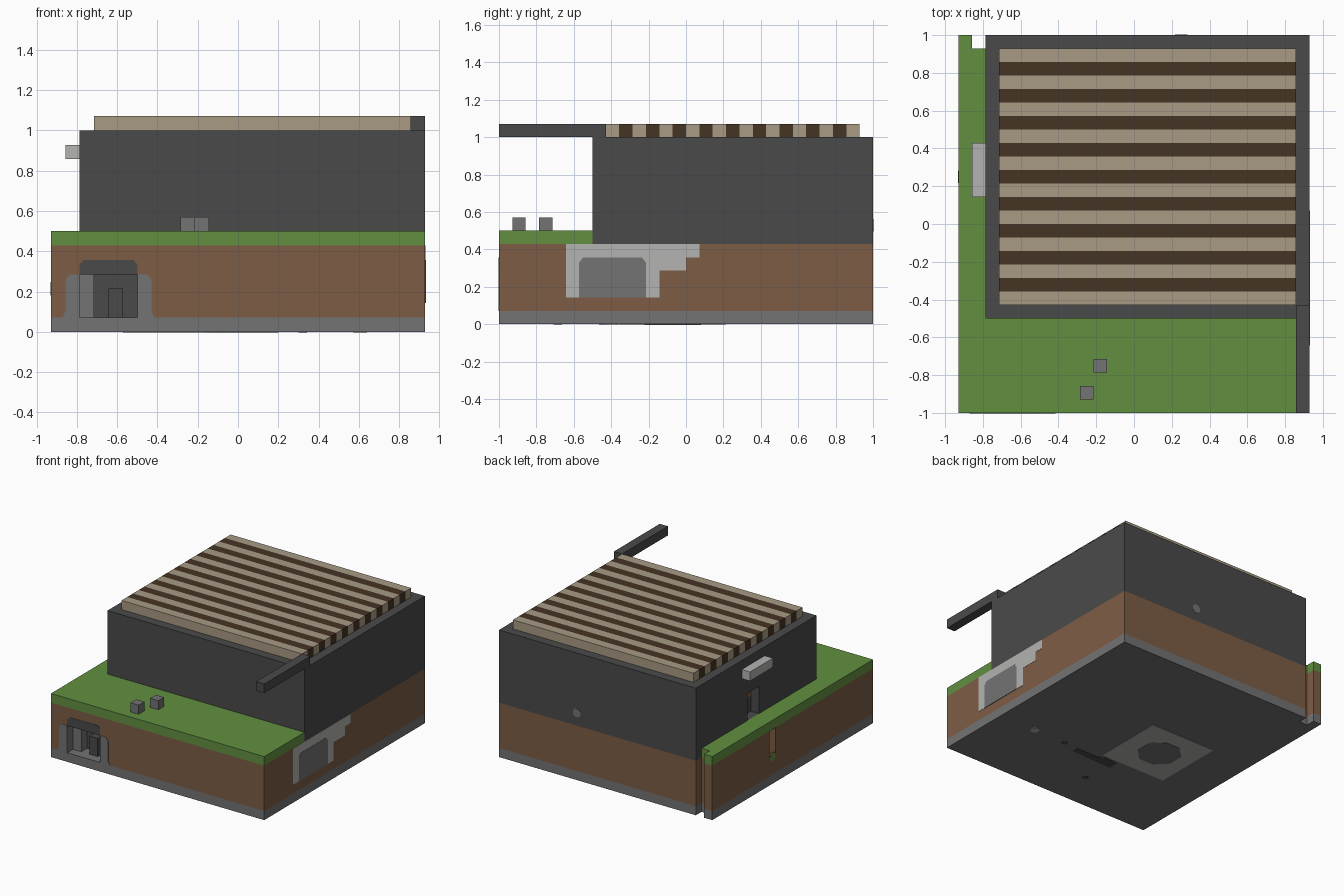
import bpy, bmesh, math
from mathutils import Vector

U = 1 / 14                      # one block
ORIGIN = Vector((-13, -14, 0))
PLATE = 0.03                    # painted plate thickness in blocks

cube = bpy.data.objects.get("Cube")
if cube:
    bpy.data.objects.remove(cube, do_unlink=True)


def material(name, hex_code):
    def linear(c):
        return c / 12.92 if c <= 0.04045 else ((c + 0.055) / 1.055) ** 2.4
    rgb = [linear(int(hex_code[i:i + 2], 16) / 255) for i in (0, 2, 4)]
    m = bpy.data.materials.new(name)
    m.use_nodes = True
    m.diffuse_color = (*rgb, 1)
    bsdf = m.node_tree.nodes["Principled BSDF"]
    bsdf.inputs["Base Color"].default_value = (*rgb, 1)
    bsdf.inputs["Roughness"].default_value = 0.9
    return m


CHARCOAL = material("charcoal", "4a4a4a")
STONE = material("stone grey", "737373")
PALE = material("pale grey", "b3b3b1")
SOIL = material("soil brown", "7d5d45")
GRASS = material("grass green", "628f40")
TAN = material("tan wood", "a89a84")
WOOD = material("dark wood", "453323")


def prism(name, points, axis, low, high, mat):
    """Extrude a block-unit outline along an axis from low to high."""
    place = {"x": lambda u, v: (low, u, v),
             "y": lambda u, v: (u, low, v),
             "z": lambda u, v: (u, v, low)}[axis]
    bm = bmesh.new()
    face = bm.faces.new([bm.verts.new((Vector(place(u, v)) + ORIGIN) * U)
                         for u, v in points])
    step = Vector([(high - low) * U if a == axis else 0 for a in "xyz"])
    top = bmesh.ops.extrude_face_region(bm, geom=[face], use_keep_orig=True)
    moved = [g for g in top["geom"] if isinstance(g, bmesh.types.BMVert)]
    bmesh.ops.translate(bm, verts=moved, vec=step)
    bmesh.ops.recalc_face_normals(bm, faces=bm.faces)
    mesh = bpy.data.meshes.new(name)
    bm.to_mesh(mesh)
    bm.free()
    mesh.materials.append(mat)
    obj = bpy.data.objects.new(name, mesh)
    bpy.context.scene.collection.objects.link(obj)
    return obj


def box(name, x, y, z, mat):
    corners = [(x[0], y[0]), (x[1], y[0]), (x[1], y[1]), (x[0], y[1])]
    return prism(name, corners, "z", z[0], z[1], mat)


def rect(u0, v0, u1, v1):
    return [(u0, v0), (u1, v0), (u1, v1), (u0, v1)]


def disc(u, v, r):
    angles = [math.pi * (i + 0.5) / 4 for i in range(8)]
    return [(u + r * math.cos(a), v + r * math.sin(a)) for a in angles]


def carve(obj, x, y, z, mat):
    """Cut a box-shaped recess whose inside takes the given material."""
    cutter = box("cutter", x, y, z, mat)
    cutter.hide_render = True
    mod = obj.modifiers.new("recess", "BOOLEAN")
    mod.operation, mod.object, mod.solver = "DIFFERENCE", cutter, "EXACT"
    mod.material_mode = "TRANSFER"
    bpy.context.view_layer.objects.active = obj
    bpy.ops.object.modifier_apply(modifier=mod.name)
    bpy.data.objects.remove(cutter, do_unlink=True)


# Ground layers, with a shaft notched into the back corner
notch = [(2, 27), (1, 27), (1, 28), (0, 28)]
footprint = [(0, 0), (26, 0), (26, 28), (2, 28)] + notch
prism("stone_base", footprint, "z", 0, 1, STONE)
soil = prism("soil_layer", footprint, "z", 1, 6, SOIL)
prism("grass_layer", [(0, 0), (26, 0), (26, 7), (2, 7)] + notch,
      "z", 6, 7, GRASS)
carve(soil, (2, 6), (-1, 2), (0.5, 4), STONE)
carve(soil, (-1, 1), (17, 18), (3, 6.5), SOIL)

# Building with a side window
house = box("building", (2, 26), (7, 28), (6, 14), CHARCOAL)
carve(house, (1, 3), (17, 19), (7, 10), CHARCOAL)
prism("window_upper_panel", rect(17, 8.7, 19, 10), "x", 3 - PLATE, 3, SOIL)
prism("window_lower_panel", rect(18.3, 7, 19, 8.7), "x", 3 - PLATE, 3, PALE)
box("window_awning", (1, 2), (16, 20), (12, 13), PALE)

# Striped roof and overhanging beam
for i in range(19):
    box(f"roof_plank_{i + 1}", (3, 25), (8 + i, 9 + i), (14, 15),
        WOOD if i % 2 else TAN)
box("roof_beam", (25, 26), (0, 8), (14, 15), CHARCOAL)

# Stones on the grass
for i, (x, y) in enumerate([(9, 1), (10, 3)]):
    box(f"grass_stone_{i + 1}", (x, x + 1), (y, y + 1), (7, 8), STONE)

# Front entrance
prism("entrance_back", rect(3, 1, 6, 4), "y", 2 - PLATE, 2, CHARCOAL)
box("entrance_post", (2, 3), (1, 2), (1, 4), STONE)
box("entrance_door", (4, 5), (1, 2), (1, 3), CHARCOAL)
jamb = [(0.8, 1), (2, 1), (2, 4), (1.3, 4), (1, 3.6), (1, 1.4)]
prism("right_jamb", jamb, "y", -PLATE, 0, STONE)
prism("left_jamb", [(8 - x, z) for x, z in jamb], "y", -PLATE, 0, STONE)
prism("lintel", [(2, 4), (6, 4), (6, 4.7), (5.7, 5), (2.3, 5), (2, 4.7)],
      "y", -PLATE, 0, CHARCOAL)

# Stepped concrete on the left side wall
prism("side_concrete", [(5, 2), (12, 2), (12, 4), (14, 4), (14, 5), (15, 5),
                        (15, 6), (5, 6)], "x", 26, 26 + PLATE, PALE)
prism("side_shutter", [(6, 2), (11, 2), (11, 4.6), (10.7, 5), (6.3, 5),
                       (6, 4.6)], "x", 26, 26 + 2 * PLATE, STONE)

# Small marks on the back and right sides
prism("back_vent", disc(16.5, 7.4, 0.5), "y", 28, 28 + PLATE, STONE)
prism("side_moss", disc(17.5, 3, 0.5), "x", -PLATE, 0, GRASS)

# Underside markings
prism("under_panel", rect(5, 9, 13, 17), "z", -PLATE, 0, PALE)
prism("under_blot", disc(8.8, 13, 2.3), "z", -2 * PLATE, 0, STONE)
prism("under_streak", [(10.8, 7.5), (15.8, 7.7), (15.8, 8.4), (13, 8.4),
                       (12.5, 8.8), (10.8, 8.6)], "z", -PLATE, 0, CHARCOAL)
for i, (x, y) in enumerate([(17.5, 8.4), (11.4, 4.4)]):
    prism(f"under_spot_{i + 1}", disc(x, y, 0.33), "z", -PLATE, 0, CHARCOAL)
prism("under_pale_spot", disc(21.5, 8.5, 0.5), "z", -PLATE, 0, PALE)
